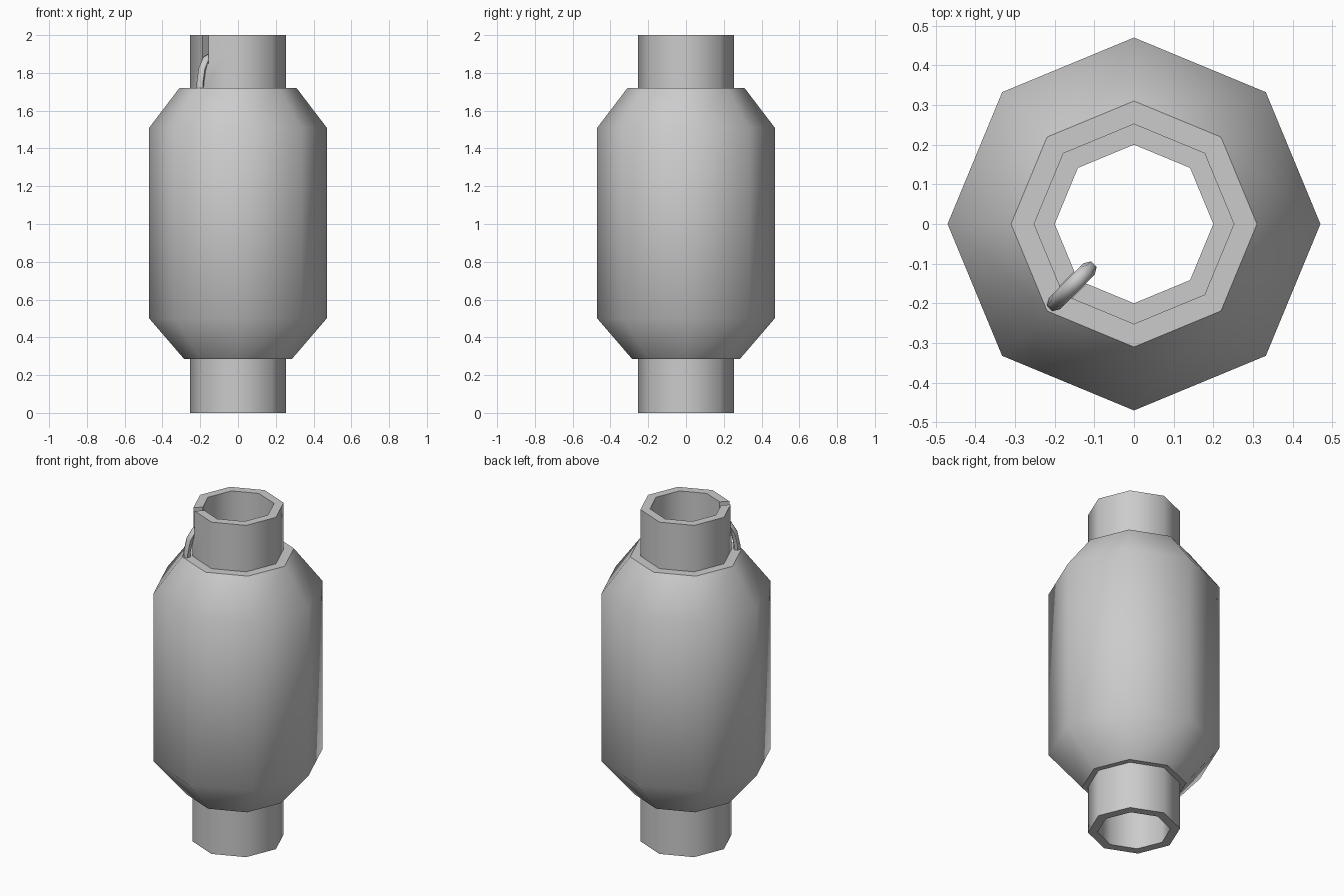
import bpy, bmesh, math

if "Cube" in bpy.data.objects:
    bpy.data.objects.remove(bpy.data.objects["Cube"])

SIDES = 8
D = math.sqrt(0.5)


def activate(ob):
    bpy.ops.object.select_all(action='DESELECT')
    ob.select_set(True)
    bpy.context.view_layer.objects.active = ob


def lathe_ring(name, profile):
    """Spin a closed (radius, z) outline into an eight-sided ring."""
    bm = bmesh.new()
    rings = []
    for r, z in profile:
        rings.append([bm.verts.new((r * math.cos(2 * math.pi * i / SIDES),
                                    r * math.sin(2 * math.pi * i / SIDES), z))
                      for i in range(SIDES)])
    for k in range(len(rings)):
        a, b = rings[k], rings[(k + 1) % len(rings)]
        for i in range(SIDES):
            j = (i + 1) % SIDES
            bm.faces.new((a[i], a[j], b[j], b[i]))
    bmesh.ops.recalc_face_normals(bm, faces=bm.faces)
    me = bpy.data.meshes.new(name)
    bm.to_mesh(me)
    bm.free()
    ob = bpy.data.objects.new(name, me)
    bpy.context.collection.objects.link(ob)
    return ob


# canister: collars, tapered shoulders and the open bore
canister = lathe_ring("canister", [
    (0.20, 0.0), (0.253, 0.0), (0.253, 0.285), (0.285, 0.285), (0.47, 0.50),
    (0.47, 1.51), (0.31, 1.72), (0.253, 1.72), (0.253, 2.0), (0.20, 2.0)])

# narrow slot through the upper collar where the wire enters
bpy.ops.mesh.primitive_cube_add(size=1, location=(-0.23 * D, -0.23 * D, 1.97),
                                rotation=(0, 0, math.radians(45)))
slot = bpy.context.object
slot.name = "slot_cutter"
slot.scale = (0.14, 0.044, 0.24)
slot.hide_render = True
cut = canister.modifiers.new("slot", 'BOOLEAN')
cut.operation = 'DIFFERENCE'
cut.solver = 'EXACT'
cut.object = slot
activate(canister)
bpy.ops.object.modifier_apply(modifier=cut.name)
bpy.data.objects.remove(slot)
activate(canister)
bpy.ops.object.shade_smooth_by_angle(angle=math.radians(50))

# bent wire from the shoulder into the collar
path = [(0.285, 1.68), (0.282, 1.75), (0.268, 1.82), (0.24, 1.87),
        (0.20, 1.888), (0.172, 1.87), (0.16, 1.82)]
curve = bpy.data.curves.new("wire", 'CURVE')
curve.dimensions = '3D'
curve.bevel_depth = 0.02
curve.bevel_resolution = 1
curve.use_fill_caps = True
sp = curve.splines.new('POLY')
sp.points.add(len(path) - 1)
for p, (r, z) in zip(sp.points, path):
    p.co = (-r * D, -r * D, z, 1)
wire = bpy.data.objects.new("wire", curve)
bpy.context.collection.objects.link(wire)
activate(wire)
bpy.ops.object.convert(target='MESH')
bpy.ops.object.shade_smooth_by_angle(angle=math.radians(60))
